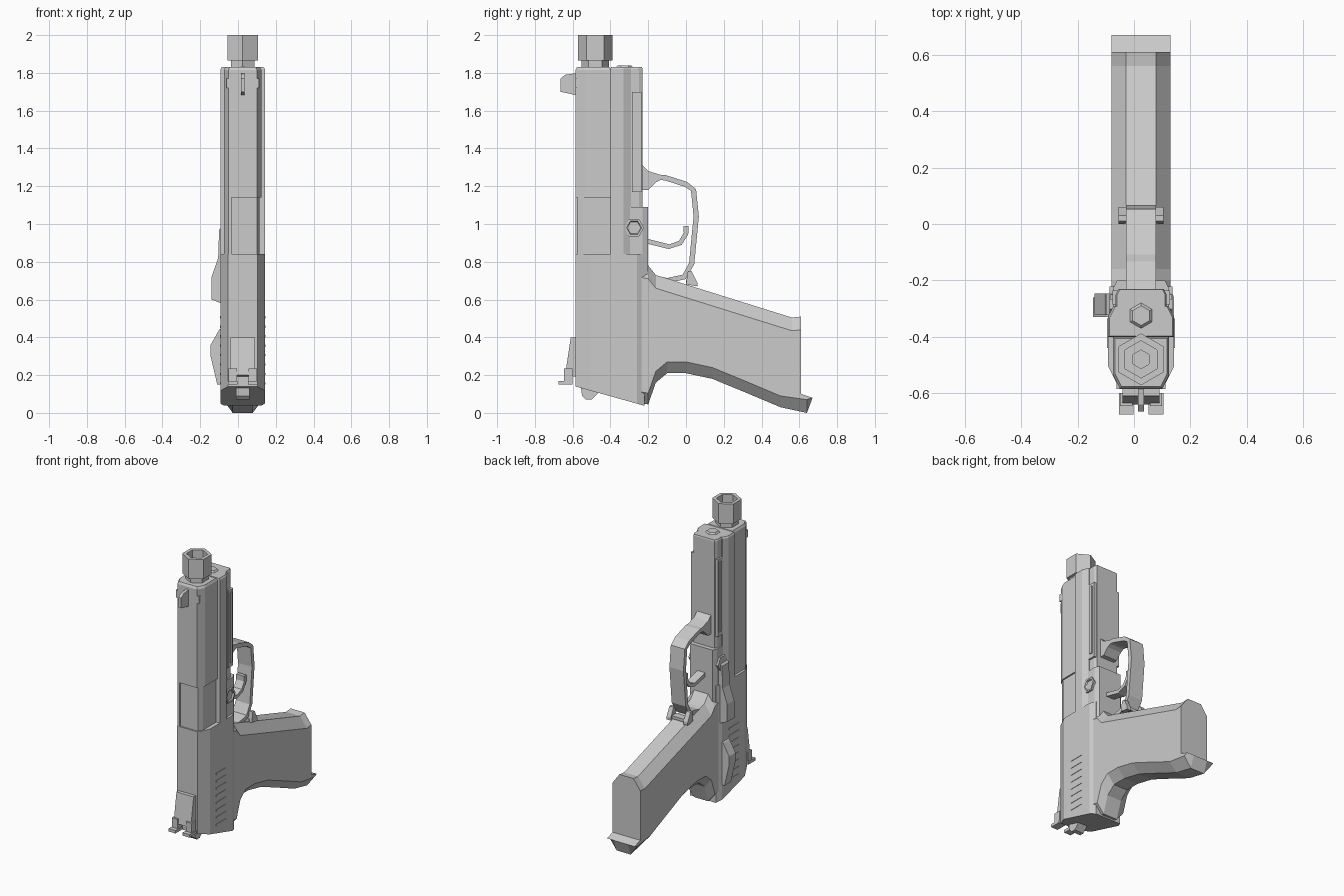
import bpy, bmesh, math
from mathutils import Vector

cube = bpy.data.objects.get("Cube")
if cube:
    bpy.data.objects.remove(cube, do_unlink=True)

MIDDLE = .025          # centre plane of the body
FRONT = -.585          # sight side of the slide
LEDGE = -.4            # seam between slide and frame
BORE = -.48            # barrel axis
MUZZLE = 1.83          # upper end of the slide
PORT_LOW, PORT_HIGH = .84, 1.14
WIDE, NARROW = .117, .1
SIDES = {"right": -1, "left": 1}

grey = bpy.data.materials.new("plain_grey")
grey.use_nodes = True
grey.diffuse_color = (.6, .6, .6, 1)
shader = grey.node_tree.nodes["Principled BSDF"]
shader.inputs["Base Color"].default_value = grey.diffuse_color


def loft(name, rings):
    """Bridge equal-length rings of points and cap both ends."""
    bm = bmesh.new()
    loops = [[bm.verts.new(point) for point in ring] for ring in rings]
    for lower, upper in zip(loops, loops[1:]):
        for i in range(len(lower)):
            bm.faces.new((lower[i - 1], lower[i], upper[i], upper[i - 1]))
    bm.faces.new(loops[0])
    bm.faces.new(loops[-1])
    bmesh.ops.remove_doubles(bm, verts=bm.verts, dist=.0001)
    bmesh.ops.recalc_face_normals(bm, faces=bm.faces)
    mesh = bpy.data.meshes.new(name)
    bm.to_mesh(mesh)
    bm.free()
    mesh.materials.append(grey)
    part = bpy.data.objects.new(name, mesh)
    bpy.context.collection.objects.link(part)


def across(name, layers):
    """Loft side profiles of (y, z) through the given x positions."""
    loft(name, [[(x, y, z) for y, z in profile] for x, profile in layers])


def slab(name, profile, half, centre=MIDDLE):
    across(name, [(centre - half, profile), (centre + half, profile)])


def box(name, centre, half, front, back, low, high):
    profile = [(front, low), (back, low), (back, high), (front, high)]
    slab(name, profile, half, centre)


def strap(name, path, thickness, half):
    """Give a (y, z) path an even thickness and width."""
    points = [Vector(point) for point in path]
    inside, outside = [], []
    for i, point in enumerate(points):
        before = points[max(i - 1, 0)]
        after = points[min(i + 1, len(points) - 1)]
        along = (after - before).normalized()
        offset = Vector((-along.y, along.x)) * thickness / 2
        inside.append(point + offset)
        outside.append(point - offset)
    slab(name, inside + outside[::-1], half)


def section(half, front, back, nose=0, tail=0):
    """Symmetric plan outline with chamfered front and back corners."""
    edge = [(half - nose, front), (half, front + nose * 2),
            (half, back - tail * 2), (half - tail, back)]
    mirrored = [(MIDDLE - w, y) for w, y in reversed(edge)]
    return [(MIDDLE + w, y) for w, y in edge] + mirrored


def upright(name, outline, low, high, cap=0, slope=0):
    """Extrude a plan outline up z, with a sloped foot and chamfered top."""
    middle = sum(y for x, y in outline) / len(outline)
    shrink = 1 - cap * 5
    foot = [(x, y, low - (y - FRONT) * slope) for x, y in outline]
    shoulder = [(x, y, high - cap) for x, y in outline]
    top = [(MIDDLE + (x - MIDDLE) * shrink, middle + (y - middle) * shrink, high)
           for x, y in outline]
    loft(name, [foot, shoulder, top] if cap else [foot, top])


def hexagon(name, centre, steps, sideways=False):
    """Stack hexagons of (radius, distance) along z, or along x."""
    rings = []
    for radius, distance in steps:
        ring = []
        for i in range(6):
            angle = math.tau * i / 6
            u, v = radius * math.cos(angle), radius * math.sin(angle)
            offset = (distance, u, v) if sideways else (v, u, distance)
            ring.append(Vector(centre) + Vector(offset))
        rings.append(ring)
    loft(name, rings)


def lever(name, outline, y, spread):
    """Side lever from a front outline of (x, z)."""
    loft(name, [[(x, depth, z) for x, z in outline]
                for depth in (y - spread, y + spread)])


# Rear body with a sloping end, and the slimmer front of the slide
rear_outline = section(WIDE, FRONT, -.22, nose=.04, tail=.02)
upright("rear_body", rear_outline, .14, PORT_LOW, slope=.28)
slide_outline = section(NARROW, FRONT, LEDGE, nose=.025)
upright("slide_front", slide_outline, PORT_HIGH, MUZZLE, cap=.015)

# Open port: the far slide wall stays, the barrel hood sits lower beside it
wall_outline = [(min(x, MIDDLE - .06), y) for x, y in slide_outline]
upright("port_wall", wall_outline, PORT_LOW, PORT_HIGH)
hood_outline = section(.09, FRONT + .01, LEDGE, nose=.015)
upright("barrel_hood", hood_outline, PORT_LOW, PORT_HIGH)

# Frame running under the slide
rail_outline = section(WIDE, LEDGE, -.29, tail=.02)
upright("frame_rail", rail_outline, PORT_LOW, MUZZLE, cap=.01)
cover_outline = section(.09, -.32, -.23, tail=.01)
upright("dust_cover", cover_outline, 1, MUZZLE, cap=.01)
frame_outline = section(NARROW, -.32, -.2, tail=.015)
upright("frame_middle", frame_outline, .7, 1.09)

# Grip: flat side panels with chamfered front and rear straps
ridge = [(-.3, .8), (-.2, .78), (-.16, .73), (.56, .505), (.61, .51), (.61, .1),
         (.67, .08), (.64, 0), (.5, .03), (.31, .11), (.14, .18), (0, .21),
         (-.1, .21), (-.16, .16), (-.2, .045), (-.3, .06)]


def panel_height(y, z):
    if z > .4:
        return z - .07
    return z + .06 if y < .6 else max(z, .07)


panel = [(y, panel_height(y, z)) for y, z in ridge]
across("grip", [(MIDDLE - .105, panel), (MIDDLE - .053, ridge),
                (MIDDLE + .053, ridge), (MIDDLE + .105, panel)])

# Trigger guard with a thicker upper root
guard_path = [(-.22, 1.25), (-.11, 1.245), (0, 1.21), (.04, 1.18), (.054, 1.04),
              (.03, .79), (-.01, .72), (-.1, .7), (-.2, .72)]
strap("trigger_guard", guard_path, .028, .053)
root = [(-.25, 1.33), (-.2, 1.28), (-.1, 1.25), (-.16, 1.22), (-.2, 1.18), (-.25, 1.18)]
slab("guard_root", root, .053)

# Trigger
trigger_path = [(-.21, .91), (-.09, .88), (-.03, .9), (0, .95), (0, .99)]
strap("trigger", trigger_path, .025, .03)

# Magazine release behind the guard, one paddle on each side
paddle = [(.03, .75), (.06, .69), (.06, .67), (0, .68), (.01, .75)]
for side, sign in SIDES.items():
    slab("release_paddle_" + side, paddle, .016, MIDDLE + sign * .064)
box("release_bar", MIDDLE, .06, 0, .05, .68, .7)

# Muzzle with a hollow hexagonal cap, and the recoil rod end below it
neck, cap_radius, hole = .072, .092, .066
hexagon("muzzle_cap", (MIDDLE, BORE, MUZZLE),
        [(neck, -.03), (neck, .035), (cap_radius, .035), (cap_radius, .17),
         (hole, .17), (hole, .11), (hole / 2, .11), (hole / 2, .03)])
hexagon("recoil_plug", (MIDDLE, -.325, MUZZLE), [(.045, -.03), (.045, 0), (.035, .01)])

# Front sight blade with its two side lugs
blade = [(-.57, 1.8), (-.64, 1.79), (-.665, 1.77), (-.665, 1.7), (-.57, 1.68)]
slab("front_sight", blade, .01)
for side, sign in SIDES.items():
    box("sight_lug_" + side, MIDDLE + sign * .07, .017, FRONT, -.55, 1.72, 1.77)

# Rear sight: tapered base and two footed posts
base = [(-.57, .4), (-.61, .4), (-.64, .2), (-.57, .19)]
slab("rear_sight_base", base, .065)
for side, sign in SIDES.items():
    post_centre = MIDDLE + sign * .053
    box("rear_sight_post_" + side, post_centre, .022, -.645, -.6, .16, .235)
    box("rear_sight_foot_" + side, post_centre, .026, -.675, -.6, .15, .17)

# Hammer
hammer = [(-.56, .16), (-.55, .09), (-.53, .07), (-.5, .07), (-.46, .11), (-.46, .16)]
slab("hammer", hammer, .035)

# Long frame ribs and rear finger serrations, alike on both sides
for side, sign in SIDES.items():
    rib_centre = MIDDLE + sign * .09
    box("frame_rib_" + side, rib_centre, .012, -.285, -.235, 1.17, 1.7)
    box("frame_rib_core_" + side, rib_centre, .018, -.27, -.25, 1.2, 1.68)
    for row in range(8):
        low = .15 + row * .05
        box("serration_" + side, MIDDLE + sign * WIDE, .003, -.44, -.335, low, low + .012)

# Takedown pin with a sunken hexagonal face
pin_radius, pin_reach = .053, .112
hexagon("takedown_pin", (MIDDLE, -.275, .98),
        [(pin_radius, -pin_reach), (pin_radius, pin_reach),
         (.04, pin_reach), (.036, pin_reach - .01)], sideways=True)

# Levers on one side only
stop = [(-.07, 1), (-.1, .97), (-.105, .82), (-.14, .72), (-.14, .6), (-.09, .58), (-.07, .58)]
lever("slide_stop_lever", stop, -.285, .038)
catch = [(-.08, .45), (-.1, .44), (-.145, .36), (-.145, .3), (-.11, .15), (-.08, .15)]
lever("safety_lever", catch, -.295, .035)
